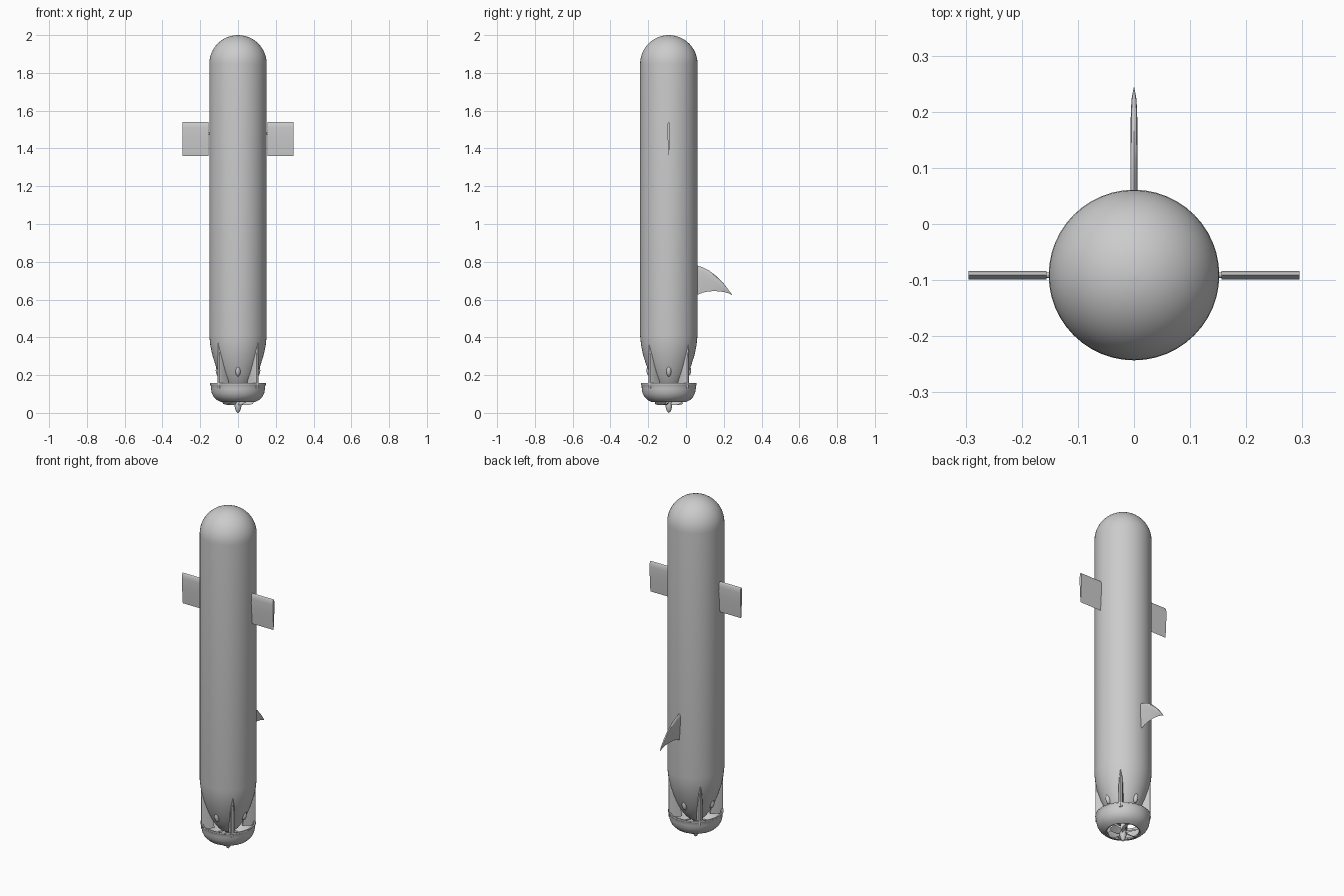
import bpy, bmesh
from math import sin, cos, pi, radians
from mathutils import Vector, Matrix

if "Cube" in bpy.data.objects:
    bpy.data.objects.remove(bpy.data.objects["Cube"])

AXIS_Y = -0.091   # hull axis
R = 0.152         # hull radius
SEG = 48

grey = bpy.data.materials.new("hull grey")
grey.use_nodes = True
colour = (0.6, 0.6, 0.6, 1)
grey.diffuse_color = colour
grey.node_tree.nodes["Principled BSDF"].inputs["Base Color"].default_value = colour


def loft(name, rings, closed=False, angle=35, turn=0):
    """Skin a list of equal rings of points, given relative to the hull axis."""
    bm = bmesh.new()
    rows = [[bm.verts.new(p) for p in ring] for ring in rings]
    n = len(rows[0])
    pairs = list(zip(rows, rows[1:])) + ([(rows[-1], rows[0])] if closed else [])
    for a, b in pairs:
        for i in range(n):
            j = (i + 1) % n
            bm.faces.new((a[i], a[j], b[j], b[i]))
    if not closed:
        bm.faces.new(rows[0])
        bm.faces.new(rows[-1])
    bmesh.ops.recalc_face_normals(bm, faces=bm.faces)
    place = Matrix.Translation((0, AXIS_Y, 0)) @ Matrix.Rotation(turn, 4, "Z")
    bm.transform(place)
    mesh = bpy.data.meshes.new(name)
    bm.to_mesh(mesh)
    bm.free()
    mesh.materials.append(grey)
    ob = bpy.data.objects.new(name, mesh)
    bpy.context.collection.objects.link(ob)
    bpy.ops.object.select_all(action="DESELECT")
    ob.select_set(True)
    bpy.context.view_layer.objects.active = ob
    bpy.ops.object.shade_smooth_by_angle(angle=radians(angle))
    return ob


def lathe(name, profile, closed=False, angle=35):
    """Turn a (radius, height) profile around the hull axis."""
    rings = [[(max(r, 0.0005) * cos(2 * pi * i / SEG),
               max(r, 0.0005) * sin(2 * pi * i / SEG), z) for i in range(SEG)]
             for r, z in profile]
    return loft(name, rings, closed, angle)


def foil(low, high, half):
    """Foil section as (thickness, height) pairs, blunt edge at the top."""
    side = [(0.3, 0.985), (0.75, 0.95), (1, 0.83), (0.85, 0.55), (0.45, 0.25)]
    pts = [(0, 1)] + side + [(0, 0)] + [(-t, h) for t, h in reversed(side)]
    return [(t * half, low + h * (high - low)) for t, h in pts]


# Hull: tapered tail, straight tube and hemispherical nose
tail = [(0, 0.10), (0.03, 0.108), (0.055, 0.13), (0.08, 0.165), (0.10, 0.205),
        (0.12, 0.255), (0.137, 0.31), (0.147, 0.36), (R, 0.41)]
nose = [(R * cos(a * pi / 24), 2 - R + R * sin(a * pi / 24)) for a in range(13)]
lathe("hull", tail + nose)

# Side wings on short pivots
for side, label in ((1, "left"), (-1, "right")):
    loft(label + "_wing", [[(side * x, t, z) for t, z in foil(1.36, 1.54, 0.0075)]
                           for x in (0.156, 0.295)])
    loft(label + "_wing_pivot",
         [[(side * x, 0.005 * cos(a * pi / 6), 1.48 + 0.005 * sin(a * pi / 6))
           for a in range(12)] for x in (0.14, 0.16)])

# Swept back fin: distance along y, lower edge, upper edge, half thickness
fin = [(0.061, 0.625, 0.78, 0.0065), (0.09, 0.637, 0.77, 0.0065),
       (0.12, 0.643, 0.755, 0.0065), (0.15, 0.645, 0.733, 0.0065),
       (0.18, 0.643, 0.706, 0.006), (0.205, 0.639, 0.678, 0.0055),
       (0.225, 0.633, 0.652, 0.004), (0.243, 0.624, 0.627, 0.0005)]
loft("back_fin", [[(t, y - AXIS_Y, z) for t, z in foil(lo, hi, h)]
                  for y, lo, hi, h in fin])

# Propeller duct: hollow bowl with a rolled upper rim
lathe("propeller_duct", [
    (0.092, 0.058), (0.112, 0.068), (0.129, 0.085), (0.139, 0.105),
    (0.143, 0.128), (0.144, 0.143), (0.148, 0.151), (0.147, 0.157),
    (0.139, 0.157), (0.133, 0.148), (0.131, 0.128), (0.126, 0.108),
    (0.116, 0.09), (0.102, 0.077), (0.085, 0.068), (0.085, 0.06)], closed=True)

# Struts joining the tail and the duct, with pointed tops
for k in range(4):
    rings = []
    for z, w in ((0.13, 0.011), (0.27, 0.011), (0.31, 0.009), (0.34, 0.005), (0.37, 0.001)):
        inner = 0.075 if z < 0.2 else 0.10
        rings.append([(inner, -w, z), (0.138, -w, z), (0.145, -w * 0.7, z), (0.148, 0, z),
                      (0.145, w * 0.7, z), (0.138, w, z), (inner, w, z)])
    loft(f"duct_strut_{k + 1}", rings, turn=pi / 4 + k * pi / 2)

# Small streamlined blisters between the struts
for k in range(4):
    rings = []
    for i in range(13):
        a = -pi / 2 + pi * i / 12
        s = max(cos(a), 0.01)
        rings.append([(0.10 + 0.018 * s * cos(b * pi / 8), 0.014 * s * sin(b * pi / 8),
                       0.225 + 0.032 * sin(a)) for b in range(16)])
    loft(f"tail_blister_{k + 1}", rings, turn=k * pi / 2)

# Propeller hub with pointed cap
lathe("propeller_hub", [(0, 0), (0.008, 0.006), (0.014, 0.018), (0.018, 0.036),
                        (0.018, 0.06), (0.014, 0.085), (0.014, 0.125)])

# Twisted propeller blades
for k in range(6):
    rings = []
    for r, chord, pitch in ((0.012, 0.012, 60), (0.03, 0.018, 50), (0.05, 0.022, 42),
                            (0.068, 0.021, 35), (0.078, 0.015, 31), (0.082, 0.006, 30)):
        p = radians(pitch)
        along = Vector((0, cos(p), sin(p)))
        across = Vector((0, -sin(p), cos(p))) * 0.002
        mid = Vector((r, 0, 0.056))
        rings.append([mid + along * chord, mid + across,
                      mid - along * chord, mid - across])
    loft(f"propeller_blade_{k + 1}", rings, turn=k * pi / 3)
